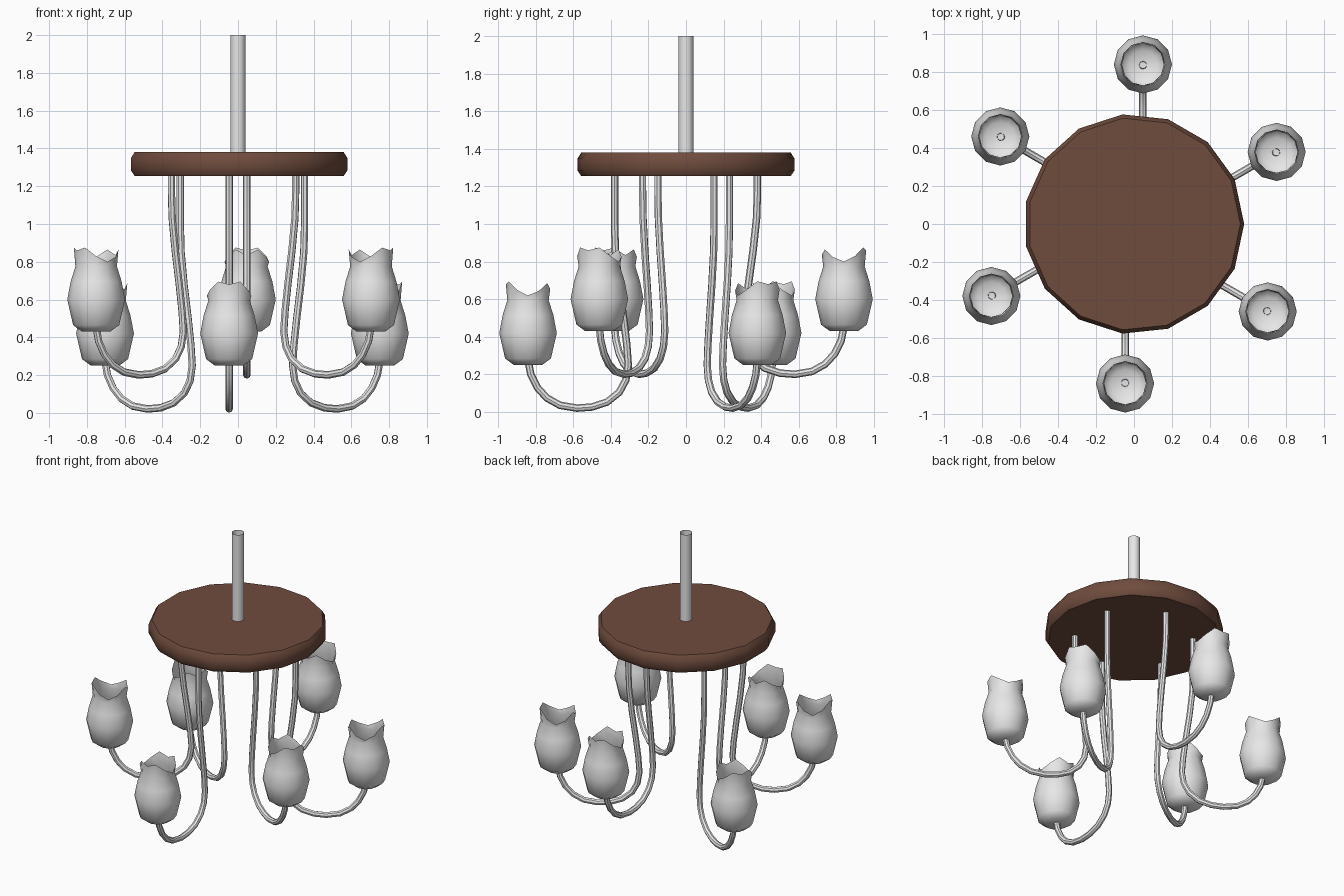
import bpy, bmesh, math
from mathutils import Vector, Matrix

if "Cube" in bpy.data.objects:
    bpy.data.objects.remove(bpy.data.objects["Cube"])


def material(name, rgb):
    m = bpy.data.materials.new(name)
    m.diffuse_color = (*rgb, 1)
    m.use_nodes = True
    m.node_tree.nodes["Principled BSDF"].inputs["Base Color"].default_value = m.diffuse_color
    return m


WOOD = material("brown wood", (0.16, 0.072, 0.047))
GREY = material("light grey", (0.8, 0.8, 0.8))


def build(name, rings, mat, caps=(False, False), angle=40, matrix=None):
    """Skin a list of closed rings of points into one object."""
    bm = bmesh.new()
    rows = [[bm.verts.new(p) for p in ring] for ring in rings]
    n = len(rows[0])
    for a, b in zip(rows, rows[1:]):
        for i in range(n):
            j = (i + 1) % n
            bm.faces.new((a[i], a[j], b[j], b[i]))
    if caps[0]:
        bm.faces.new(rows[0][::-1])
    if caps[1]:
        bm.faces.new(rows[-1])
    bmesh.ops.recalc_face_normals(bm, faces=bm.faces)
    if matrix:
        bm.transform(matrix)
    for f in bm.faces:
        f.smooth = True
    me = bpy.data.meshes.new(name)
    bm.to_mesh(me)
    bm.free()
    me.set_sharp_from_angle(angle=math.radians(angle))
    me.materials.append(mat)
    ob = bpy.data.objects.new(name, me)
    bpy.context.collection.objects.link(ob)
    return ob


def circle(r, z, n):
    return [(r * math.cos(math.tau * i / n), r * math.sin(math.tau * i / n), z)
            for i in range(n)]


# Ceiling rod (open tube) and bevelled wooden plate
build("ceiling_rod", [circle(0.04, z, 12) for z in (1.375, 2.0)], GREY)
build("wooden_plate",
      [circle(r, z, 15) for r, z in
       ((0.56, 1.255), (0.58, 1.285), (0.58, 1.348), (0.56, 1.38))],
      WOOD, caps=(True, True), angle=35)

# Arm centre line (radius, height) for the low arms
ARM = [(0.38, 1.0), (0.375, 0.85), (0.357, 0.68), (0.332, 0.5), (0.315, 0.36),
       (0.307, 0.25), (0.32, 0.17), (0.355, 0.105), (0.42, 0.053), (0.50, 0.027),
       (0.58, 0.021), (0.67, 0.036), (0.74, 0.075), (0.79, 0.13), (0.825, 0.2),
       (0.838, 0.265)]
SIDE = -0.047   # arms sit slightly beside the radial line


def arm_rings(lift):
    pts = [Vector((0.38, SIDE, 1.27))]
    pts += [Vector((r, SIDE, z + lift)) for r, z in ARM]
    rings = []
    for i, p in enumerate(pts):
        t = (pts[min(i + 1, len(pts) - 1)] - pts[max(i - 1, 0)]).normalized()
        u = Vector((0, 1, 0))
        v = t.cross(u)
        rings.append([p + 0.02 * (math.cos(a) * u + math.sin(a) * v)
                      for a in (math.tau * k / 8 for k in range(8))])
    return rings


# Tulip shade: rounded cup with a wavy rim
CUP = [(0.075, 0), (0.122, 0.035), (0.153, 0.17), (0.135, 0.265), (0.11, 0.345)]
RIM = [0.43, 0.445, 0.40, 0.37, 0.395, 0.435, 0.405]


def shade_rings(lift):
    rings = [circle(r, 0.25 + lift + z, 12) for r, z in CUP]
    top = []
    for i, (x, y, _) in enumerate(circle(0.118, 0, 12)):
        top.append((x, y, 0.25 + lift + RIM[min(i, 12 - i)]))
    rings.append(top)
    return [[(x + 0.84, y + SIDE, z) for x, y, z in ring] for ring in rings]


for k in range(6):
    lift = 0.18 * (k % 2)          # alternate low and high
    turn = Matrix.Rotation(math.radians(30 + 60 * k), 4, 'Z')
    build(f"arm_{k + 1}", arm_rings(lift), GREY, matrix=turn)
    build(f"tulip_shade_{k + 1}", shade_rings(lift), GREY,
          caps=(True, False), matrix=turn)
